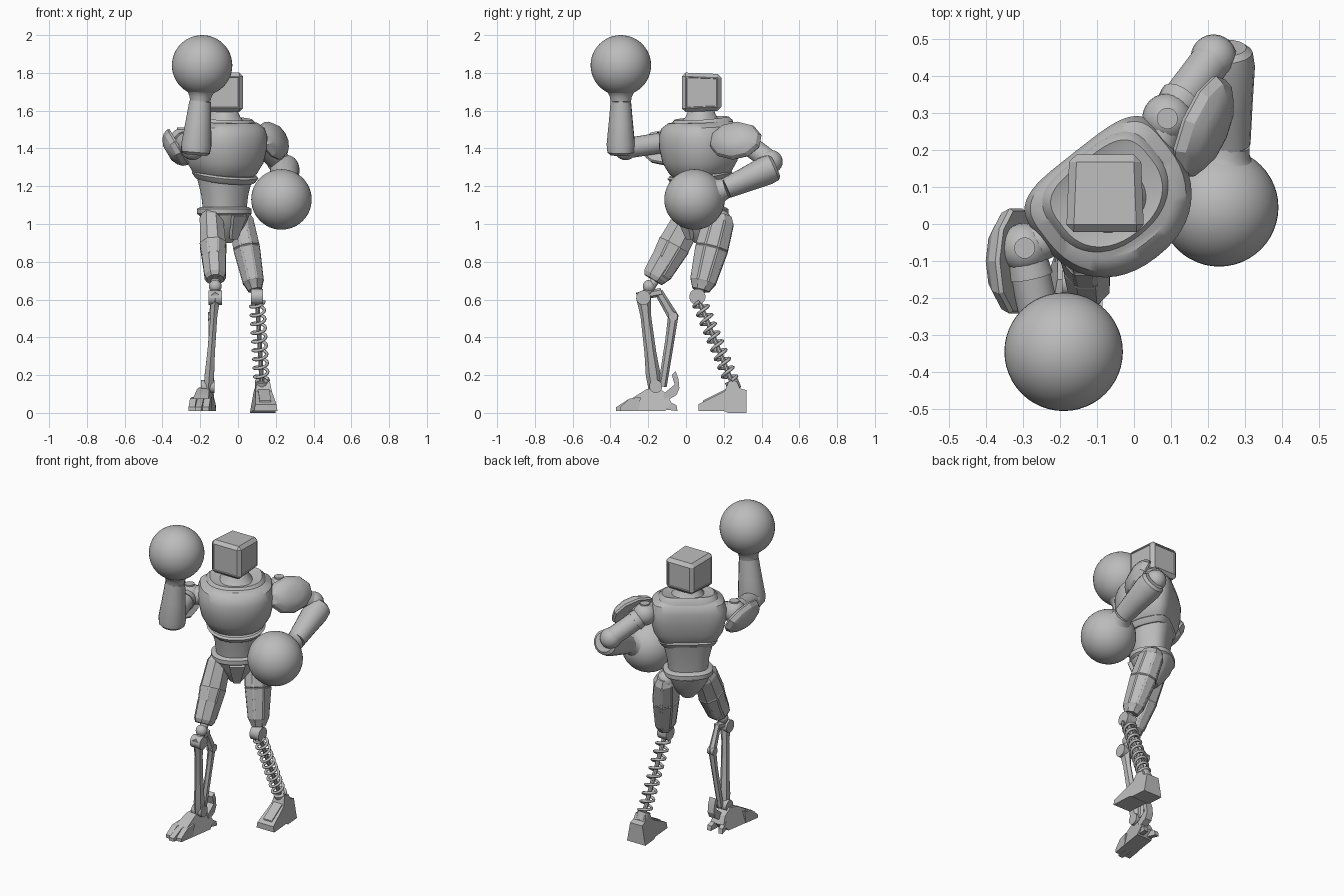
import bpy, bmesh, math
from mathutils import Vector, Matrix

if "Cube" in bpy.data.objects:
    bpy.data.objects.remove(bpy.data.objects["Cube"])

SHADE = (.5, .5, .5, 1)
grey = bpy.data.materials.new("plain grey")
grey.use_nodes = True
grey.diffuse_color = SHADE
grey.node_tree.nodes["Principled BSDF"].inputs["Base Color"].default_value = SHADE

TORSO = Vector((-.07, .08, 0))
SIDE, FRONT, UP = Vector((.79, .62, 0)), Vector((.62, -.79, 0)), Vector((0, 0, 1))


def finish(name, bm, angle=35):
    """Turn a bmesh into a shaded, coloured object."""
    bmesh.ops.recalc_face_normals(bm, faces=bm.faces)
    mesh = bpy.data.meshes.new(name)
    bm.to_mesh(mesh)
    bm.free()
    mesh.materials.append(grey)
    mesh.shade_smooth()
    mesh.set_sharp_from_angle(angle=math.radians(angle))
    part = bpy.data.objects.new(name, mesh)
    bpy.context.scene.collection.objects.link(part)


def loft(name, rings, angle=35, panel=0):
    """Skin a list of point rings and cap both ends."""
    bm = bmesh.new()
    loops = [[bm.verts.new(point) for point in ring] for ring in rings]
    count = len(loops[0])
    sides = []
    for lower, upper in zip(loops, loops[1:]):
        for i in range(count):
            j = (i + 1) % count
            sides.append(bm.faces.new((lower[i], lower[j], upper[j], upper[i])))
    bm.faces.new(loops[0][::-1])
    bm.faces.new(loops[-1])
    if panel:
        # Raise a plate on the long facets only
        bmesh.ops.recalc_face_normals(bm, faces=bm.faces)
        facets = [f for f in sides if max(e.calc_length() for e in f.edges) > .15]
        bmesh.ops.inset_individual(bm, faces=facets, thickness=panel, depth=panel / 2)
    finish(name, bm, angle)


def sweep(name, path, radii, n=16, hint=(0, 1, 0), flat=1, angle=35, panel=0):
    """Sweep sections down a path; flat scales the radius along the hint."""
    path = [Vector(point) for point in path]
    hint, rings = Vector(hint), []
    for i, (centre, radius) in enumerate(zip(path, radii)):
        following, previous = path[min(i + 1, len(path) - 1)], path[max(i - 1, 0)]
        tangent = (following - previous).normalized()
        depth = (hint - tangent * hint.dot(tangent)).normalized()
        across = depth.cross(tangent)
        size = radius / math.cos(math.pi / n)
        turns = [math.tau * (j + .5) / n for j in range(n)]
        rings.append([centre + across * (size * math.cos(turn)) + depth * (size * flat * math.sin(turn))
                      for turn in turns])
    loft(name, rings, angle, panel)


def limb(name, start, end, sections, **options):
    """Straight part; each section is (fraction of length, radius)."""
    start, end = Vector(start), Vector(end)
    path = [start.lerp(end, fraction) for fraction, radius in sections]
    sweep(name, path, [radius for fraction, radius in sections], **options)


def rod(name, start, end, radius, **options):
    sweep(name, [start, end], [radius, radius], **options)


def body(name, sections, front, back, squareness=2.4, dip=0, n=48):
    """Torso part; each section is (height, half width), front and back are depth ratios."""
    rings = []
    for height, width in sections:
        ring = []
        for j in range(n):
            c, s = math.cos(math.tau * j / n), math.sin(math.tau * j / n)
            power, ratio = (.9, front) if s > 0 else (2 / squareness, back)
            u = width * math.copysign(abs(c) ** power, c)
            v = width * ratio * math.copysign(abs(s) ** power, s)
            ring.append(TORSO + SIDE * u + FRONT * v + UP * (height - dip * v))
        rings.append(ring)
    loft(name, rings)


def ball(name, centre, radius, segments=24):
    bm = bmesh.new()
    bmesh.ops.create_uvsphere(bm, u_segments=segments, v_segments=segments // 2, radius=radius,
                              matrix=Matrix.Translation(centre))
    finish(name, bm, 60)


def prism(name, profile, x, half_width, taper=0, skew=0):
    """Side profile (y, z) given width; narrows with height, skews along y."""
    middle = sum(y for y, z in profile) / len(profile)
    rings = [[Vector((x + skew * (y - middle) + sign * (half_width - taper * z), y, z))
              for y, z in profile] for sign in (-1, 1)]
    loft(name, rings, 25)


# Head: bevelled box, narrower at the back, with shallow panels
bm = bmesh.new()
bmesh.ops.create_cube(bm, size=.21)
for vert in bm.verts:
    if vert.co.y > 0:
        vert.co.x *= .92
        vert.co.z *= .92
bmesh.ops.translate(bm, verts=bm.verts, vec=(-.078, .083, 1.697))
bmesh.ops.bevel(bm, geom=bm.edges[:], offset=.02, segments=1, affect='EDGES')
screens = [f for f in bm.faces if f.calc_area() > .015 and abs(f.normal.z) < .5]
bmesh.ops.inset_individual(bm, faces=screens, thickness=.006, depth=0)
bmesh.ops.inset_individual(bm, faces=screens, thickness=.003, depth=-.004)
finish("head", bm, 25)

# Torso, turned towards the model's left
body("neck", [(1.53, .11), (1.565, .08), (1.61, .06)], 1, 1)
body("collar", [(1.5, .18), (1.54, .17), (1.56, .15), (1.55, .11)], .85, .73, 3.5, .1)
body("chest", [(1.25, .14), (1.27, .165), (1.33, .2), (1.41, .218), (1.47, .22), (1.515, .205), (1.54, .17)],
     .97, .66, 4, .05)
body("chest_rim", [(1.23, .147), (1.24, .157), (1.26, .17), (1.27, .16)], 1.02, .72, 3.5, .15)
body("waist", [(1.06, .112), (1.15, .122), (1.26, .148)], .94, .8, 2.8)
body("pelvis", [(.9, .035), (.94, .07), (.99, .105), (1.05, .13)], .92, .95)
body("hip_rim", [(1.045, .13), (1.055, .143), (1.08, .143), (1.09, .125)], .9, .88, 2.6)
limb("groin_plate", TORSO + FRONT * .115 + UP * 1.05, TORSO + FRONT * .075 + UP * .92,
     [(0, .045), (1, .02)], n=4, hint=FRONT, flat=.5)

# Arms: shoulder, elbow, forearm end, wrist, sphere centre, pad centre, pad normal
ARMS = {
    "right": [(-.295, -.065, 1.44), (-.24, -.32, 1.4), (-.225, -.345, 1.365),
              (-.2, -.345, 1.65), (-.19, -.345, 1.84), (-.34, -.1, 1.395), (-.85, 0, -.5)],
    "left": [(.09, .285, 1.455), (.215, .45, 1.33), (.245, .475, 1.305),
             (.258, .215, 1.19), (.23, .045, 1.13), (.2, .255, 1.45), (.84, -.35, .42)],
}
for side, points in ARMS.items():
    shoulder, elbow, forearm, wrist, hand, pad, normal = map(Vector, points)
    normal.normalize()
    root = TORSO + SIDE * (.15 if side == "left" else -.15) + UP * shoulder.z
    rod(side + "_shoulder_axle", root, shoulder, .055, hint=UP)
    ball(side + "_shoulder", shoulder, .068)
    rod(side + "_shoulder_cap", shoulder, shoulder + UP * .07, .028)
    rod(side + "_upper_arm", shoulder, elbow, .054, hint=UP)
    limb(side + "_arm_band", shoulder, elbow, [(0, .05), (.3, .06)], hint=UP)
    ball(side + "_elbow", elbow, .062)
    limb(side + "_forearm", forearm, wrist, [(0, .055), (.05, .07), (.2, .074), (.6, .063), (1, .053)],
         hint=(.7, .2, .6), flat=1.07)
    limb(side + "_wrist_flare", wrist, hand, [(0, .054), (.13, .058), (.25, .07), (.4, .105)])
    ball(side + "_sphere_hand", hand, .16, 48)
    limb(side + "_shoulder_pad", pad - normal * .035, pad + normal * .04,
         [(0, .135), (.15, .142), (.5, .13), (.8, .1), (1, .055)], n=10, hint=UP, flat=.73, angle=25)
    rod(side + "_pad_mount", shoulder, pad, .04, hint=UP)

# Thighs: faceted armour with raised panels
LEGS = {"right": [(-.142, .025, 1.05), (-.12, -.165, .7)], "left": [(.01, .183, 1.05), (.09, .078, .65)]}
for side, (hip, knee) in LEGS.items():
    limb(side + "_thigh", hip, knee, [(0, .048), (.08, .062), (.45, .067), (.9, .052), (1, .036)],
         n=8, flat=1.25, angle=20, panel=.007)
    ball(side + "_hip_joint", Vector(hip) - UP * .03, .055)
limb("right_knee_guard", (-.128, -.1, .83), (-.12, -.175, .705),
     [(0, .056), (.15, .062), (.85, .056), (1, .045)], n=8, flat=1.17, angle=20)

# Left spring leg
knee, ankle, half_axle = Vector((.1, .06, .615)), Vector((.125, .24, .17)), Vector((.032, 0, 0))
rod("left_knee_link", LEGS["left"][1], knee, .026)
rod("left_knee_axle", knee - half_axle, knee + half_axle, .042)
axis = (ankle - knee).normalized()
across = axis.cross((0, 1, 0)).normalized()
around = axis.cross(across)
turns, steps = 9, 16
coil = []
for i in range(turns * steps + 1):
    spin = math.tau * i / steps
    centre = knee.lerp(ankle, .06 + .94 * i / (turns * steps))
    coil.append(centre + (across * math.cos(spin) + around * math.sin(spin)) * .036)
sweep("left_shin_spring", coil, [.0075] * len(coil), n=6, hint=axis, angle=70)
rod("left_shin_core", knee, ankle, .012, n=8)
rod("left_ankle", ankle, ankle + axis * .05, .036)
prism("left_foot", [(.065, .01), (.2, .01), (.22, 0), (.32, 0), (.32, .12), (.285, .13),
                    (.27, .165), (.225, .165), (.205, .115), (.065, .045)], .135, .064, .18, -.08)
prism("left_foot_ridge", [(.09, .04), (.22, .1), (.22, .13), (.09, .065)], .14, .03, 0, -.08)

# Right strut leg
joint, half_axle = Vector((-.12, -.225, .61)), Vector((.035, 0, 0))
rod("right_knee_link", LEGS["right"][1], joint, .024)
ball("right_knee_ball", (-.12, -.195, .67), .034)
rod("right_knee_axle", joint - half_axle, joint + half_axle, .038)
rod("right_knee_bar", (-.12, -.26, .615), (-.125, -.13, .64), .019, n=6, hint=UP)
limb("right_front_strut", joint, (-.157, -.165, .13), [(0, .025), (.2, .018), (.6, .02), (.85, .025), (1, .022)],
     n=6, flat=1.35)
pivot = Vector((-.137, -.068, .51))
sweep("right_rear_strut", [(-.123, -.145, .64), pivot, (-.142, -.085, .39), (-.155, -.125, .14)],
      [.014, .018, .015, .014], n=6, flat=1.4)
rod("right_strut_pin", pivot - half_axle * .6, pivot + half_axle * .6, .024)
ankle = Vector((-.16, -.16, .14))
rod("right_ankle", ankle - half_axle, ankle + half_axle, .034)
prism("right_foot", [(-.29, .01), (-.11, .01), (-.075, .05), (-.1, .1), (-.15, .135),
                     (-.21, .125), (-.29, .075)], -.18, .055, .18, .15)
prism("right_heel_spur", [(-.11, .06), (-.05, .095), (-.035, .13), (-.04, .18), (-.055, .22),
                          (-.075, .2), (-.06, .15), (-.12, .1)], -.15, .022)
for i in (-1, 0, 1):
    # Three toes and two splayed heel claws
    tip = -.37 + .02 * abs(i)
    prism("right_toe", [(tip, .01), (-.25, .01), (-.24, .085), (-.3, .075), (tip, .03)],
          -.2 + .037 * i, .017, 0, .15)
    if i:
        prism("right_heel_claw", [(-.13, .02), (-.045, .01), (-.05, .04), (-.12, .075)],
              -.17 + .032 * i, .014, 0, .2 * i)
